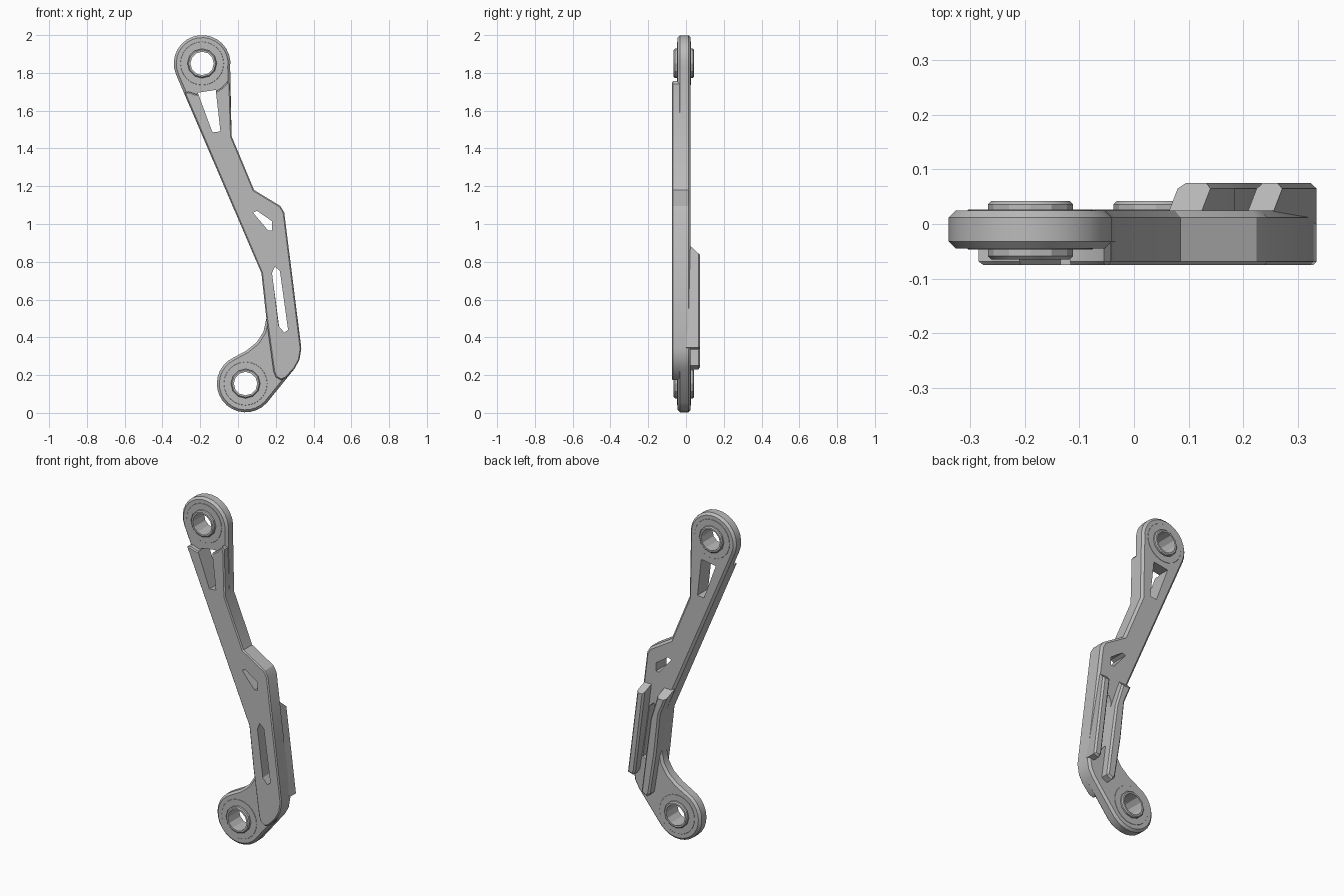
import bpy, bmesh, math
from mathutils import Vector

if "Cube" in bpy.data.objects:
    bpy.data.objects.remove(bpy.data.objects["Cube"], do_unlink=True)

grey = bpy.data.materials.new("satin grey")
grey.use_nodes = True
grey.diffuse_color = (0.5, 0.5, 0.5, 1)
grey.node_tree.nodes["Principled BSDF"].inputs["Base Color"].default_value = (0.5, 0.5, 0.5, 1)

TOP = (-0.19, 1.85)
LOW = (0.04, 0.155)


def arc(centre, r, a0, a1, n):
    angles = [math.radians(a0 + (a1 - a0) * i / n) for i in range(n + 1)]
    return [(centre[0] + r * math.cos(a), centre[1] + r * math.sin(a)) for a in angles]


def make_object(name, bm):
    bmesh.ops.recalc_face_normals(bm, faces=bm.faces)
    mesh = bpy.data.meshes.new(name)
    bm.to_mesh(mesh)
    bm.free()
    mesh.materials.append(grey)
    ob = bpy.data.objects.new(name, mesh)
    bpy.context.collection.objects.link(ob)
    return ob


def activate(ob):
    bpy.ops.object.select_all(action='DESELECT')
    ob.select_set(True)
    bpy.context.view_layer.objects.active = ob


def add_prism(bm, pts, y0, y1):
    face = bm.faces.new([bm.verts.new((x, y0, z)) for x, z in pts])
    geom = bmesh.ops.extrude_face_region(bm, geom=[face])["geom"]
    moved = [v for v in geom if isinstance(v, bmesh.types.BMVert)]
    bmesh.ops.translate(bm, verts=moved, vec=(0, y1 - y0, 0))


def prism(name, pts, y0, y1, caps=(), bevel=0.013):
    """Outline in x, z pushed from y0 to y1, with chamfered rims on the given caps."""
    bm = bmesh.new()
    add_prism(bm, pts, y0, y1)
    rims = [e for e in bm.edges
            if any(all(abs(v.co.y - c) < 1e-5 for v in e.verts) for c in caps)]
    if rims:
        bmesh.ops.bevel(bm, geom=rims, offset=bevel, segments=1,
                        affect='EDGES', clamp_overlap=True)
    return make_object(name, bm)


def cut(ob, outlines):
    bm = bmesh.new()
    for pts in outlines:
        add_prism(bm, pts, -0.2, 0.2)
    cutter = make_object("cutter", bm)
    cutter.hide_render = True
    mod = ob.modifiers.new("openings", 'BOOLEAN')
    mod.operation = 'DIFFERENCE'
    mod.solver = 'EXACT'
    mod.object = cutter
    activate(ob)
    bpy.ops.object.modifier_apply(modifier=mod.name)
    bpy.data.objects.remove(cutter, do_unlink=True)


def tube(name, centre, r_in, r_out, y0, y1, chamfer, n):
    """Hollow ring around the y axis with chamfered outer rims."""
    profile = [(r_in, y0), (r_out - chamfer, y0), (r_out, y0 + chamfer),
               (r_out, y1 - chamfer), (r_out - chamfer, y1), (r_in, y1)]
    bm = bmesh.new()
    rings = [[bm.verts.new((x, y, z)) for x, z in arc(centre, r, 0, 360, n)[:-1]]
             for r, y in profile]
    for a, b in zip(rings, rings[1:] + rings[:1]):
        for i in range(n):
            j = (i + 1) % n
            bm.faces.new((a[i], a[j], b[j], b[i]))
    return make_object(name, bm)


# shared outline of the outer (left) side of the arm, going up
outer_side = [(0.3, 0.235), (0.325, 0.28), (0.335, 0.34), (0.245, 1.06),
              (0.225, 1.095), (0.085, 1.18), (-0.034, 1.465)]
knee = [(0.124, 0.74), (0.15, 0.5)]

# openings through the arm
window = [(-0.213, 1.695), (-0.135, 1.485), (-0.093, 1.49), (-0.118, 1.71)]
small_hole = [(0.08, 1.06), (0.16, 0.965), (0.18, 0.967), (0.18, 1.015), (0.1, 1.07)]
slot = [(0.18, 0.74), (0.215, 0.46), (0.245, 0.425), (0.265, 0.44),
        (0.222, 0.75), (0.195, 0.775)]
openings = [window, small_hole, slot]
bores = [arc(c, 0.068, 0, 360, 12)[:-1] for c in (TOP, LOW)]

# thin plate with both lugs
plate_outline = (arc(LOW, 0.152, 115, 318, 16) + outer_side
                 + arc(TOP, 0.15, -8, 203, 16) + knee
                 + [(0.135, 0.43), (0.1, 0.375), (0.045, 0.33)])
plate = prism("base_plate", plate_outline, -0.045, 0.025, (-0.045, 0.025))
cut(plate, openings + bores)

# thicker front layer ending in two prongs
front_outline = (knee + [(0.188, 0.22), (0.2, 0.19), (0.228, 0.173), (0.255, 0.185)]
                 + outer_side + [(-0.042, 1.74), (-0.055, 1.757)]
                 + arc(TOP, 0.165, -38, -115, 7) + [(-0.285, 1.695)])
front = prism("front_layer", front_outline, -0.075, 0.0, (-0.075,))
cut(front, openings)

# two rails on the back, with sloped upper ends
inner_rail = [(0.08, 0.845), knee[0], knee[1], (0.19, 0.25), (0.21, 0.23),
              (0.245, 0.25), (0.212, 0.5), (0.185, 0.7), (0.14, 0.845)]
outer_rail = [(0.285, 0.36), (0.3, 0.335), (0.335, 0.345), (0.272, 0.845), (0.225, 0.845)]
rails = []
for name, pts in (("inner_rail", inner_rail), ("outer_rail", outer_rail)):
    rail = prism(name, pts, 0.0, 0.075, (0.075,), 0.01)
    for v in rail.data.vertices:
        if v.co.z > 0.8 and v.co.y < 0.03:
            v.co += Vector((-0.025, 0, 0.06))
    rails.append(rail)

# bushings and flat washers at both lugs
rings = []
for name, centre in (("upper", TOP), ("lower", LOW)):
    rings.append(tube(name + "_bushing", centre, 0.062, 0.078, -0.065, 0.042, 0.006, 12))
    rings.append(tube(name + "_washer", centre, 0.07, 0.115, -0.0465, 0.0265, 0.001, 24))

for ob in [plate, front] + rails + rings:
    activate(ob)
    bpy.ops.object.shade_smooth_by_angle(angle=math.radians(25))
